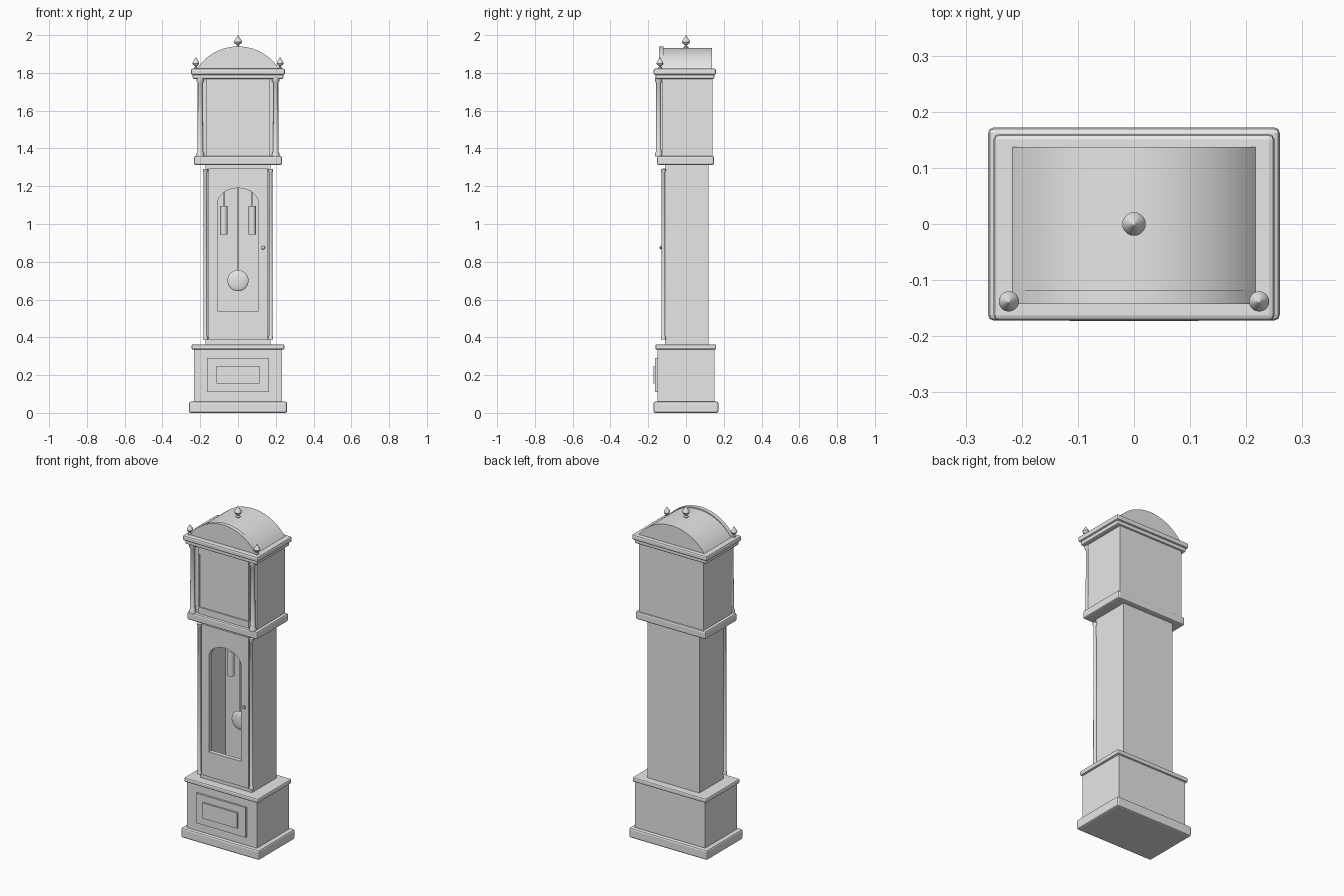
import bpy, bmesh, math

old = bpy.data.objects.get("Cube")
if old:
    bpy.data.objects.remove(old, do_unlink=True)

mat = bpy.data.materials.new("plain grey")
mat.use_nodes = True
GREY = (0.8, 0.8, 0.8, 1)
mat.diffuse_color = GREY
mat.node_tree.nodes["Principled BSDF"].inputs["Base Color"].default_value = GREY


def finish(name, bm, smooth=False):
    bmesh.ops.recalc_face_normals(bm, faces=bm.faces[:])
    mesh = bpy.data.meshes.new(name)
    bm.to_mesh(mesh)
    bm.free()
    mesh.materials.append(mat)
    ob = bpy.data.objects.new(name, mesh)
    bpy.context.collection.objects.link(ob)
    if smooth:
        bpy.ops.object.select_all(action='DESELECT')
        ob.select_set(True)
        bpy.context.view_layer.objects.active = ob
        bpy.ops.object.shade_smooth_by_angle(angle=math.radians(35))
    return ob


def box(name, x, y, z, bevel=0):
    """Box from (min, max) pairs, optionally with rounded edges."""
    bm = bmesh.new()
    bmesh.ops.create_cube(bm, size=1)
    for v in bm.verts:
        v.co = [(lo + hi) / 2 + c * (hi - lo) for c, (lo, hi) in zip(v.co, (x, y, z))]
    if bevel:
        bmesh.ops.bevel(bm, geom=bm.edges[:], offset=bevel, segments=2,
                        profile=0.5, affect='EDGES')
    return finish(name, bm)


def lathe(name, profile, loc, steps=20, axis='Z'):
    """Revolve (radius, height) points about a z or y axis through loc."""
    bm = bmesh.new()
    verts = [bm.verts.new((r, 0, h)) for r, h in profile]
    edges = [bm.edges.new(pair) for pair in zip(verts, verts[1:])]
    bmesh.ops.spin(bm, geom=verts + edges, axis=(0, 0, 1), cent=(0, 0, 0),
                   angle=math.tau, steps=steps)
    bmesh.ops.remove_doubles(bm, verts=bm.verts[:], dist=1e-5)
    for v in bm.verts:
        a, b, h = v.co
        off = (a, b, h) if axis == 'Z' else (a, -h, b)
        v.co = [c + o for c, o in zip(loc, off)]
    return finish(name, bm, True)


def plate(name, outline, y0, y1, hole=None):
    """Extrude an (x, z) outline along y, with an optional hole."""
    bm = bmesh.new()
    edges = []
    for loop in filter(None, (outline, hole)):
        vs = [bm.verts.new((x, y0, z)) for x, z in loop]
        edges += [bm.edges.new((a, b)) for a, b in zip(vs, vs[1:] + vs[:1])]
    bmesh.ops.triangle_fill(bm, edges=edges, use_beauty=True)
    bmesh.ops.dissolve_limit(bm, angle_limit=0.01, verts=[], edges=bm.edges[:])
    back = bmesh.ops.extrude_face_region(bm, geom=bm.faces[:])
    for v in back["geom"]:
        if isinstance(v, bmesh.types.BMVert):
            v.co.y = y1
    return finish(name, bm, True)


def rect(half, z0, z1):
    return [(-half, z0), (half, z0), (half, z1), (-half, z1)]


def arch(half, z0, spring, rise, n=20):
    pts = [(half * math.cos(math.pi * i / n), spring + rise * math.sin(math.pi * i / n))
           for i in range(n + 1)]
    return [(-half, z0), (half, z0)] + pts


def segment(half, z0, rise, n=32):
    radius = (half ** 2 + rise ** 2) / (2 * rise)
    a = math.asin(half / radius)
    return [(radius * math.sin(a - 2 * a * i / n),
             z0 + rise - radius + radius * math.cos(a - 2 * a * i / n))
            for i in range(n + 1)]


# Base
box("plinth", (-.26, .26), (-.172, .172), (0, .06), .01)
box("base_box", (-.233, .233), (-.152, .15), (.05, .345))
box("base_moulding", (-.246, .246), (-.162, .16), (.335, .363), .008)
box("base_panel", (-.165, .165), (-.163, -.15), (.11, .29))
box("base_raised_panel", (-.115, .115), (-.173, -.16), (.155, .248))

# Hollow trunk with an arched window in the front and door
window = arch(.107, .538, 1.11, .08)
for side, s in (("left", 1), ("right", -1)):
    box("trunk_side_" + side, sorted((s * .152, s * .172)), (-.112, .118), (.355, 1.32))
box("trunk_back", (-.152, .152), (.1, .118), (.355, 1.32))
plate("trunk_front", rect(.152, .355, 1.32), -.112, -.098, window)
plate("trunk_door", rect(.157, .388, 1.295), -.124, -.112, window)
lathe("door_knob", [(0, 0), (.005, 0), (.005, .008), (.01, .011), (.008, .016), (0, .018)],
      (.133, -.122, .875), 12, 'Y')

# Pendulum and weights
lathe("pendulum_rod", [(0, .74), (.003, .74), (.003, 1.3), (0, 1.3)], (0, .02, 0), 8)
bob = [(.056 * math.sin(math.pi * i / 12), -.012 * math.cos(math.pi * i / 12))
       for i in range(13)]
lathe("pendulum_bob", bob, (0, .02, .70), 32, 'Y')
for side, s in (("left", 1), ("right", -1)):
    lathe("weight_" + side, [(0, .945), (.019, .945), (.019, 1.095), (0, 1.095)],
          (s * .075, .04, 0))
    lathe("weight_cord_" + side, [(0, 1.09), (.003, 1.09), (.003, 1.3), (0, 1.3)],
          (s * .075, .04, 0), 8)


def column(name, x, y, z0, z1, r, cap):
    h = cap * 1.4
    lathe(name, [(0, z0), (cap, z0), (cap, z0 + h * .6), (r, z0 + h),
                 (r * .9, z1 - h), (cap, z1 - h * .6), (cap, z1), (0, z1)], (x, y, 0))


# Hood
box("hood_lower_moulding", (-.233, .233), (-.153, .148), (1.312, 1.36), .009)
box("hood_box", (-.215, .215), (-.128, .14), (1.35, 1.78))
plate("hood_door_frame", rect(.168, 1.36, 1.77), -.138, -.128, rect(.16, 1.4, 1.72))
box("dial_panel", (-.16, .16), (-.132, -.125), (1.4, 1.72))
box("cornice_lower", (-.24, .24), (-.162, .15), (1.768, 1.8), .008)
box("cornice_upper", (-.25, .25), (-.172, .16), (1.79, 1.822), .009)
for side, s in (("left", 1), ("right", -1)):
    column("trunk_column_" + side, s * .173, -.12, .388, 1.292, .01, .0135)
    column("hood_column_" + side, s * .2, -.145, 1.358, 1.772, .014, .019)

# Arched roof and front pediment
plate("arched_roof", segment(.218, 1.82, .113), -.118, .137)
plate("front_pediment", segment(.218, 1.82, .12), -.143, -.118)

# Finials
knop = [(0, 0), (.6, 0), (.6, .1), (.3, .18), (.3, .26), (.8, .36),
        (1, .48), (.85, .62), (.4, .8), (.15, .94), (0, 1)]


def finial(name, loc, r, h):
    lathe(name, [(a * r, b * h) for a, b in knop], loc)


finial("finial_centre", (0, 0, 1.93), .021, .07)
finial("finial_left", (.223, -.138, 1.82), .018, .063)
finial("finial_right", (-.223, -.138, 1.82), .018, .063)
